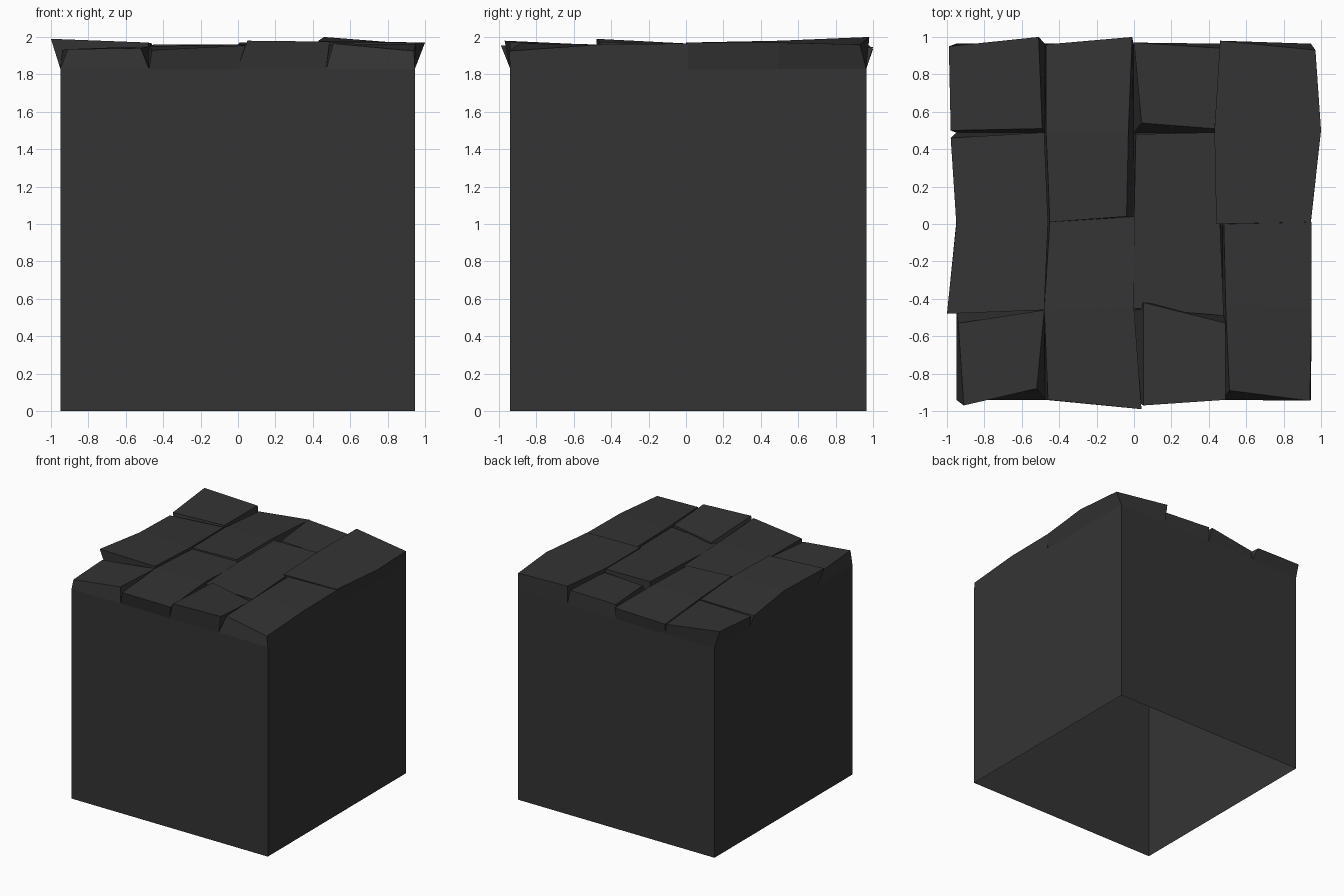
import bpy

if "Cube" in bpy.data.objects:
    bpy.data.objects.remove(bpy.data.objects["Cube"])

stone = bpy.data.materials.new("dark_stone")
stone.diffuse_color = (0.034, 0.034, 0.034, 1)
stone.use_nodes = True
stone.node_tree.nodes["Principled BSDF"].inputs["Base Color"].default_value = stone.diffuse_color

# shared 4 x 4 paving grid on top of the block
GX = [-0.95 + 0.474 * i for i in range(5)]
GY = [-0.94 + 0.476 * i for i in range(5)]
TOP = 1.83


def add_mesh(name, verts, faces):
    me = bpy.data.meshes.new(name)
    me.from_pydata(verts, [], faces)
    me.materials.append(stone)
    ob = bpy.data.objects.new(name, me)
    bpy.context.collection.objects.link(ob)
    return ob


def nearest(values, v):
    return min(values, key=lambda g: abs(g - v))


def slab(name, *top):
    """Uneven paving slab: jittered top, sides tapering down to the grid.
    Points run counter-clockwise from the front left; long slabs have
    an extra point halfway along each long side."""
    n = len(top)
    base = [(nearest(GX, x), nearest(GY, y), TOP) for x, y, z in top]
    faces = [(i, (i + 1) % n, n + (i + 1) % n, n + i) for i in range(n)]
    if n == 4:
        faces.append((4, 5, 6, 7))
    else:
        faces += [(6, 7, 8, 11), (11, 8, 9, 10)]
    add_mesh(name, base + list(top), faces)


# block walls, open underneath
x0, x1, y0, y1 = GX[0], GX[-1], GY[0], GY[-1]
ring = [(x0, y0), (x1, y0), (x1, y1), (x0, y1)]
add_mesh("block_walls", [(x, y, z) for z in (0, TOP) for x, y in ring],
         [(i, (i + 1) % 4, 4 + (i + 1) % 4, 4 + i) for i in range(4)])

# left column
slab("slab_left_back", (-.98, .50, 1.94), (-.49, .51, 1.955),
     (-.51, 1.0, 1.935), (-.99, .95, 1.98))
slab("slab_left_middle", (-1.0, -.48, 1.99), (-.48, -.46, 1.97),
     (-.46, .01, 1.965), (-.48, .49, 1.95), (-.98, .46, 1.93), (-.95, 0, 1.965))
slab("slab_left_front", (-.91, -.97, 1.935), (-.52, -.88, 1.94),
     (-.48, -.46, 1.95), (-.94, -.53, 1.93))

# centre left column
slab("slab_centre_left_back", (-.45, .01, 1.96), (-.04, .04, 1.955),
     (-.03, .50, 1.96), (-.01, 1.0, 1.945), (-.47, .96, 1.91), (-.47, .49, 1.95))
slab("slab_centre_left_front", (-.46, -.94, 1.93), (.04, -.99, 1.955),
     (0, -.45, 1.96), (0, .04, 1.94), (-.45, .01, 1.95), (-.48, -.46, 1.95))

# centre right column
slab("slab_centre_right_back", (.04, .54, 1.95), (.43, .51, 1.95),
     (.46, .94, 1.95), (0, .97, 1.96))
slab("slab_centre_right_middle", (0, -.45, 1.94), (.48, -.49, 1.95),
     (.46, 0, 1.96), (.43, .49, 1.97), (.01, .48, 1.97), (0, .01, 1.96))
slab("slab_centre_right_front", (.05, -.97, 1.98), (.49, -.94, 1.975),
     (.49, -.53, 1.95), (.05, -.42, 1.955))

# right column
slab("slab_right_back", (.44, 0, 1.97), (.945, .01, 1.97),
     (1.0, .50, 1.97), (.97, .93, 1.96), (.46, .98, 2.0), (.43, .50, 1.98))
slab("slab_right_front", (.51, -.89, 1.965), (.94, -.945, 1.925),
     (.95, -.45, 1.96), (.95, .01, 1.965), (.48, 0, 1.96), (.49, -.43, 1.96))
